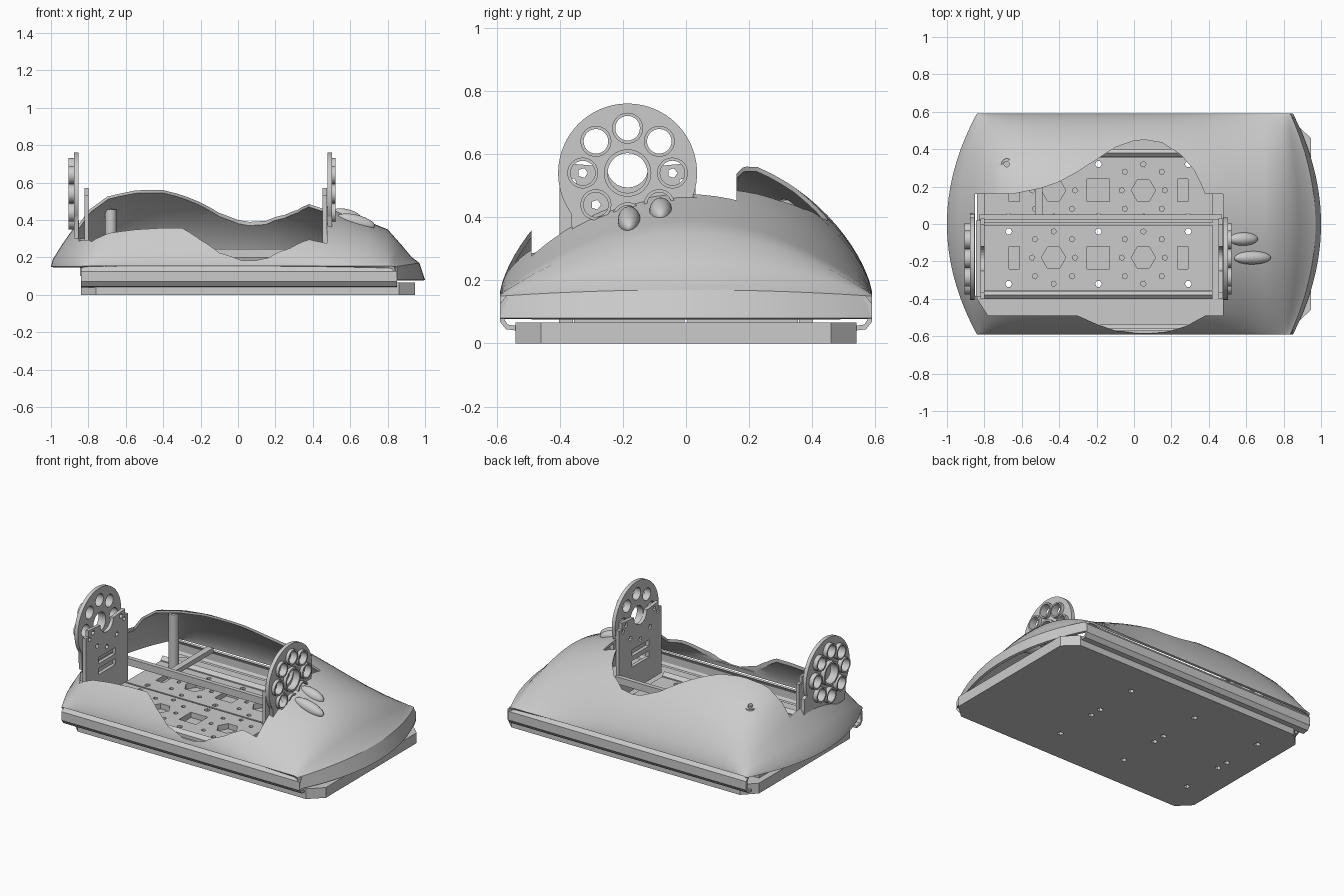
import bpy, bmesh
from math import sin, cos, pi, radians

if "Cube" in bpy.data.objects:
    bpy.data.objects.remove(bpy.data.objects["Cube"])

def prisms(name, items):
    """One object from extruded outlines: (points, low, high, axis)."""
    bm = bmesh.new()
    for pts, lo, hi, axis in items:
        put = {'x': lambda a, b, h: (h, a, b), 'y': lambda a, b, h: (a, h, b),
               'z': lambda a, b, h: (a, b, h)}[axis]
        low = [bm.verts.new(put(a, b, lo)) for a, b in pts]
        top = [bm.verts.new(put(a, b, hi)) for a, b in pts]
        bm.faces.new(low)
        bm.faces.new(top)
        n = len(pts)
        for i in range(n):
            j = (i + 1) % n
            bm.faces.new((low[i], low[j], top[j], top[i]))
    bmesh.ops.recalc_face_normals(bm, faces=bm.faces[:])
    me = bpy.data.meshes.new(name)
    bm.to_mesh(me)
    bm.free()
    ob = bpy.data.objects.new(name, me)
    bpy.context.collection.objects.link(ob)
    return ob

def circle(cx, cy, r, n=32, start=0.0):
    return [(cx + r * cos(start + 2 * pi * i / n), cy + r * sin(start + 2 * pi * i / n)) for i in range(n)]

def rect(x0, x1, y0, y1):
    return [(x0, y0), (x1, y0), (x1, y1), (x0, y1)]

def cut(ob, items):
    """Subtract extruded outlines and bake the result."""
    cutter = prisms("cutter", items)
    cutter.hide_render = True
    mod = ob.modifiers.new("cut", 'BOOLEAN')
    mod.operation, mod.solver, mod.object = 'DIFFERENCE', 'EXACT', cutter
    bpy.context.view_layer.update()
    me = bpy.data.meshes.new_from_object(ob.evaluated_get(bpy.context.evaluated_depsgraph_get()))
    ob.modifiers.clear()
    ob.data = me
    bpy.data.objects.remove(cutter)

def smooth(ob, angle=35):
    bpy.ops.object.select_all(action='DESELECT')
    ob.select_set(True)
    bpy.context.view_layer.objects.active = ob
    bpy.ops.object.shade_smooth_by_angle(angle=radians(angle))

# Domed shell: stations of (x at middle, x at side, crest height, rim height)
stations = [(-1, -.84, .15, .15), (-.99, -.835, .19, .155), (-.94, -.82, .27, .155), (-.87, -.79, .37, .155),
            (-.8, -.75, .47, .155), (-.7, -.68, .545, .155), (-.55, -.55, .585, .155), (-.4, -.4, .605, .155),
            (-.2, -.2, .605, .155), (0, 0, .59, .155), (.2, .2, .555, .155), (.35, .35, .515, .155),
            (.47, .47, .475, .155), (.6, .6, .425, .155), (.7, .7, .39, .155), (.8, .8, .35, .155),
            (.88, .815, .26, .155), (.93, .825, .2, .152), (.97, .835, .17, .15), (1, .85, .08, .08)]
bm = bmesh.new()
rows = []
N = 40
for xc, xe, zp, zr in stations:
    p = .68 + .32 * min(1, max(0, (xc - .2) / .6))
    row = []
    for i in range(N + 1):
        t = sin(-pi / 2 + pi * i / N)
        z = zr + (zp - zr) * max(0, 1 - t * t) ** p
        row.append(bm.verts.new((xc + (xe - xc) * t * t, .59 * t, z)))
    rows.append(row)
for a, b in zip(rows, rows[1:]):
    for i in range(N):
        bm.faces.new((a[i], b[i], b[i + 1], a[i + 1]))
me = bpy.data.meshes.new("shell")
bm.to_mesh(me)
bm.free()
shell = bpy.data.objects.new("shell", me)
bpy.context.collection.objects.link(shell)
sol = shell.modifiers.new("wall", 'SOLIDIFY')
sol.thickness, sol.offset = .014, -1

# Opening in the shell, with wavy back and scooped front, plus a screw hole
opening = [(-.85, .16), (-.65, .16), (-.5, .19), (-.4, .225), (-.3, .28), (-.2, .345), (-.1, .41), (0, .445),
           (.06, .45), (.15, .435), (.25, .37), (.32, .29), (.36, .21), (.38, .16), (.475, .16), (.475, -.49),
           (.38, -.49), (.28, -.545), (.17, -.578), (.05, -.588), (-.1, -.57), (-.2, -.535), (-.3, -.49),
           (-.78, -.49), (-.85, -.38)]
cut(shell, [(opening, .183, 1, 'z'), (circle(-.68, .32, .015, 12), .2, 1, 'z')])
smooth(shell, 30)

# Base plate with chamfered corners and through holes
base = prisms("base_plate", [([(-.84, -.46), (-.76, -.54), (.86, -.54), (.945, -.46),
                               (.945, .46), (.86, .54), (-.76, .54), (-.84, .46)], 0, .066, 'z')])
bolts = [(x, y) for x in (-.67, -.19, .29) for y in (-.32, -.04, .04, .32)]
cut(base, [(circle(x, y, .018, 6), -.1, .3, 'z') for x, y in bolts])

# Curved side skirts
skirt = [(.53, .04), (.57, .045), (.59, .07), (.59, .125), (.57, .15), (.56, .145),
         (.575, .12), (.575, .075), (.565, .06), (.53, .055)]
for s, side in ((1, "back"), (-1, "front")):
    prisms(side + "_skirt", [([(y * s, z) for y, z in skirt], -.84, .85, 'x')])

# Perforated mounting channels with raised edges
for cy, side in ((-.18, "front"), (.18, "back")):
    floor = prisms(side + "_channel_floor", [(rect(-.8, .42, cy - .175, cy + .175), .06, .1, 'z')])
    holes = [(circle(x, y, .018, 6), 0, .3, 'z') for x, y in bolts if abs(y - cy) < .17]
    for hx in (-.43, .05):
        holes.append((circle(hx, cy, .065, 6), 0, .3, 'z'))
        holes += [(circle(hx + .14 * cos(k * pi / 4), cy + .14 * sin(k * pi / 4), .015, 5), 0, .3, 'z')
                  for k in range(8) if k not in (0, 4)]
        holes += [(circle(hx + d, cy, .015, 5), 0, .3, 'z') for d in (-.115, .115)]
    for hx, w in ((-.64, .028), (-.19, .06), (.26, .028)):
        holes.append((rect(hx - w, hx + w, cy - .06, cy + .06), 0, .3, 'z'))
    cut(floor, holes)
for y in (-.38, .38):
    prisms("channel_edge", [([(y - .022, .06), (y + .022, .06), (y + .022, .105), (y, .125), (y - .022, .105)],
                             -.8, .42, 'x')])

# Inner frame: long rail, cross bar and screw post
prisms("long_rail", [(rect(.022, .05, .2, .245), -.83, .47, 'x')])
prisms("cross_bar", [(rect(-.53, -.49, .2, .23), .05, .45, 'y')])
post = prisms("screw_post", [(circle(-.68, .32, .03, 24), .06, .455, 'z')])
cut(post, [(circle(-.68, .32, .015, 12), .1, 1, 'z')])
smooth(post)

# Hub discs with raised rings, and bracket plates inside them
CY, CZ = -.185, .54
disc = [(CY + .22 * cos(radians(a)), CZ + .22 * sin(radians(a))) for a in range(-20, 220, 4)]
disc += [(-.36, .3), (.06, .3), (.05, .455), (.032, .462)]
spots = [(CY + .142 * cos(k * pi / 4), CZ + .142 * sin(k * pi / 4)) for k in range(8)]
bracket = [(-.4, .1), (.03, .1), (.03, .53), (0, .53), (0, .57)]
bracket += [(CY + .066 * cos(radians(a)), .56 + .066 * sin(radians(a))) for a in range(0, -181, -15)]
bracket += [(-.37, .57), (-.37, .53), (-.4, .53)]
for side, plate, ring, brk in (("left", (-.877, -.853), (-.905, -.87), (-.845, -.8)),
                               ("right", (.478, .502), (.495, .522), (.453, .475))):
    bores = [(circle(CY, CZ, .063, 40), -2, 2, 'x')]
    bores += [(circle(y, z, .039, 28), -2, 2, 'x') for y, z in spots]
    d = prisms(side + "_hub_disc", [(disc, *plate, 'x')])
    cut(d, bores)
    smooth(d)
    r = prisms(side + "_hub_rings", [(circle(CY, CZ, .075, 40), *ring, 'x')] +
               [(circle(y, z, .049, 28), *ring, 'x') for y, z in spots])
    cut(r, bores)
    smooth(r)
    b = prisms(side + "_bracket", [(bracket, brk[0] if side == "right" else -.822, brk[1], 'x')])
    small = [(circle(y, z, .016, 5), -2, 2, 'x') for y, z in spots if z < .56]
    small += [(circle(y, .51, .014, 5), -2, 2, 'x') for y in (-.36, -.01)]
    small += [(rect(-.27, -.1, z, z + .04), -2, 2, 'x') for z in (.25, .32)]
    cut(b, small)
    # Side flange of the bracket beside the shell edge
    if side == "left":
        prisms("left_bracket_foot", [(rect(-.39, .02, .1, .3), -.845, -.822, 'x')])

# Streamlined screw fairings on the right of the shell
for x, y, z, l in ((.58, -.08, .42, .085), (.63, -.18, .39, .105)):
    bpy.ops.mesh.primitive_uv_sphere_add(segments=24, ring_count=14, location=(x, y, z))
    f = bpy.context.object
    f.name = "screw_fairing"
    f.scale = (l, .036, .038)
    f.rotation_euler = (0, radians(14), 0)
    smooth(f)
